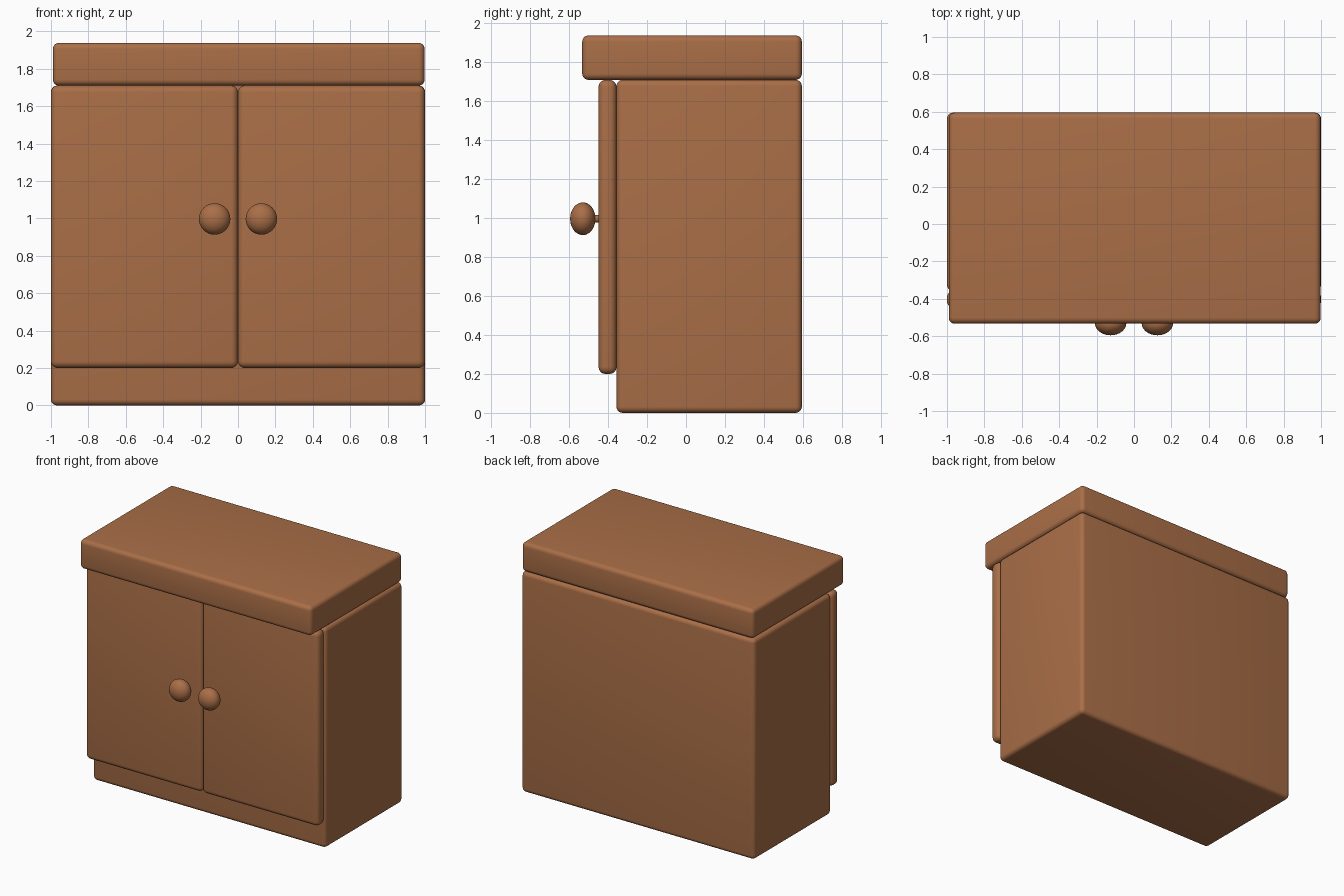
import bpy
import math

if "Cube" in bpy.data.objects:
    bpy.data.objects.remove(bpy.data.objects["Cube"])

wood = bpy.data.materials.new("warm brown wood")
wood.diffuse_color = (0.40, 0.157, 0.063, 1)
wood.use_nodes = True
wood.node_tree.nodes["Principled BSDF"].inputs["Base Color"].default_value = wood.diffuse_color


def finish(obj, name):
    obj.name = name
    obj.data.materials.append(wood)
    bpy.ops.object.shade_smooth_by_angle(angle=math.radians(40))


def rounded_box(name, x, y, z, radius):
    """Box between the (min, max) pairs with softly rounded edges."""
    spans = (x, y, z)
    bpy.ops.mesh.primitive_cube_add(size=1, location=[(a + b) / 2 for a, b in spans])
    obj = bpy.context.object
    obj.scale = [b - a for a, b in spans]
    bpy.ops.object.transform_apply(location=False, rotation=False, scale=True)
    bevel = obj.modifiers.new("rounded edges", 'BEVEL')
    bevel.width = radius
    bevel.segments = 5
    bpy.ops.object.modifier_apply(modifier=bevel.name)
    finish(obj, name)


# Cabinet body and overhanging top
rounded_box("cabinet_body", (-1, 1), (-0.357, 0.595), (0, 1.71), 0.032)
rounded_box("cabinet_top", (-0.99, 0.998), (-0.533, 0.595), (1.71, 1.938), 0.032)

for side, label in ((-1, "left"), (1, "right")):
    # Door
    rounded_box(label + "_door", tuple(sorted((0, side))), (-0.449, -0.357), (0.2, 1.71), 0.036)

    # Knob stem
    x = side * 0.125
    bpy.ops.mesh.primitive_cylinder_add(vertices=24, radius=0.02, depth=0.1,
                                        location=(x, -0.48, 0.997),
                                        rotation=(math.pi / 2, 0, 0))
    finish(bpy.context.object, label + "_knob_stem")

    # Flattened round knob
    bpy.ops.mesh.primitive_uv_sphere_add(segments=32, ring_count=20, radius=0.084,
                                         location=(x, -0.53, 0.997),
                                         rotation=(math.pi / 2, 0, 0))
    knob = bpy.context.object
    knob.scale = (1, 1, 0.065 / 0.084)
    bpy.ops.object.transform_apply(location=False, rotation=False, scale=True)
    finish(knob, label + "_knob")
